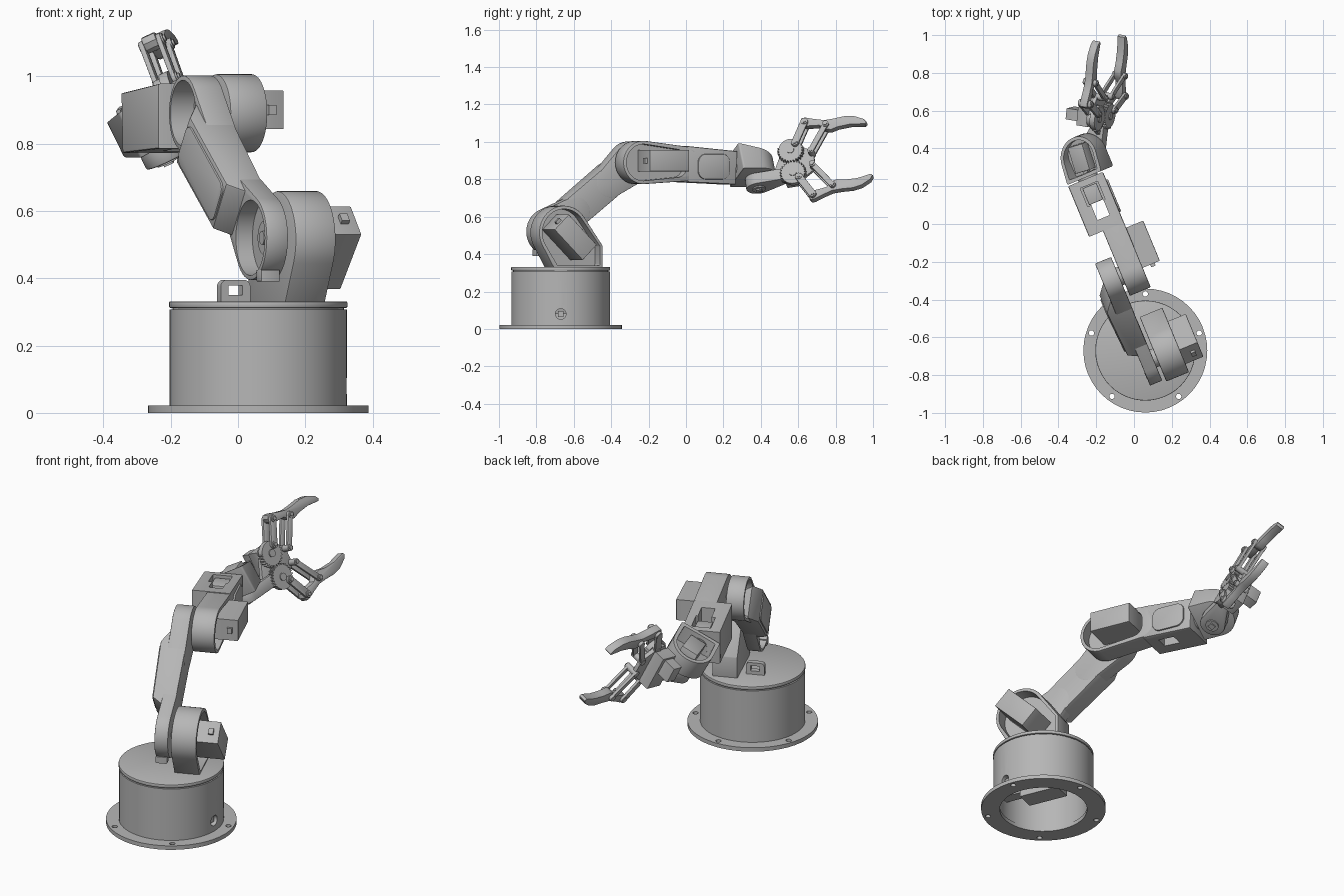
import bpy, bmesh, math
from mathutils import Vector, Matrix
from mathutils.geometry import convex_hull_2d

if "Cube" in bpy.data.objects:
    bpy.data.objects.remove(bpy.data.objects["Cube"])

grey = bpy.data.materials.new("light_grey_plastic")
grey.use_nodes = True
grey.diffuse_color = (0.47, 0.47, 0.47, 1)
grey.node_tree.nodes["Principled BSDF"].inputs["Base Color"].default_value = (0.47, 0.47, 0.47, 1)


def frame(origin, ax, ay, az):
    m = Matrix((ax, ay, az)).transposed().to_4x4()
    m.translation = origin
    return m


def hull(*circles):
    """Convex outline around circles given as (x, y, radius)."""
    pts = []
    for x, y, r in circles:
        n = 48 if r > 0.01 else 12
        pts += [Vector((x + r * math.cos(i * math.tau / n), y + r * math.sin(i * math.tau / n)))
                for i in range(n)]
    return [pts[i] for i in convex_hull_2d(pts)]


def rect(x0, x1, y0, y1):
    return [(x0, y0), (x1, y0), (x1, y1), (x0, y1)]


def shade(ob):
    bpy.ops.object.select_all(action='DESELECT')
    ob.select_set(True)
    bpy.context.view_layer.objects.active = ob
    bpy.ops.object.shade_smooth_by_angle(angle=math.radians(32))


def prism(name, outline, lo, hi, m, bevel=0.0):
    """Extrude an outline from lo to hi along the third axis of frame m."""
    bm = bmesh.new()
    ends = [[bm.verts.new(m @ Vector((p[0], p[1], h))) for p in outline] for h in (lo, hi)]
    caps = [bm.faces.new(e) for e in ends]
    n = len(outline)
    for i in range(n):
        j = (i + 1) % n
        bm.faces.new((ends[0][i], ends[0][j], ends[1][j], ends[1][i]))
    bmesh.ops.recalc_face_normals(bm, faces=bm.faces)
    if bevel:
        edges = list({e for f in caps for e in f.edges})
        bmesh.ops.bevel(bm, geom=edges, offset=bevel, segments=2, affect='EDGES', profile=0.5)
    me = bpy.data.meshes.new(name)
    bm.to_mesh(me)
    bm.free()
    me.materials.append(grey)
    ob = bpy.data.objects.new(name, me)
    bpy.context.collection.objects.link(ob)
    shade(ob)
    return ob


def cut(ob, *cutters):
    for c in cutters:
        mod = ob.modifiers.new("cut", 'BOOLEAN')
        mod.operation, mod.solver, mod.object = 'DIFFERENCE', 'EXACT', c
        bpy.context.view_layer.update()
        me = bpy.data.meshes.new_from_object(ob.evaluated_get(bpy.context.evaluated_depsgraph_get()))
        ob.modifiers.clear()
        ob.data = me
        bpy.data.objects.remove(c)
    shade(ob)
    return ob


def disc(name, x, y, r, lo, hi, m, bevel=0.0):
    return prism(name, hull((x, y, r)), lo, hi, m, bevel)


def servo(name, m, lo, hi, half=(0.115, 0.058)):
    """Servo motor with a small cable plug on its outer end."""
    a, b = half
    prism(name + "_body", rect(-a, a, -b, b), lo, hi, m, 0.004)
    prism(name + "_plug", rect(-a - 0.015, -a + 0.02, -0.015, 0.015), hi - 0.055, hi - 0.03, m)


# Base: flange with screw holes, hollow drum, turning cap
centre = Vector((0.06, -0.67, 0))
X, Y, Z = Vector((1, 0, 0)), Vector((0, 1, 0)), Vector((0, 0, 1))
B = frame(centre, X, Y, Z)
holes = [disc("hole", 0.3 * math.cos(t), 0.3 * math.sin(t), 0.014, -0.1, 0.1, B)
         for t in (math.radians(90 + 72 * i) for i in range(5))]
cut(disc("base_flange", 0, 0, 0.328, 0, 0.022, B), disc("bore", 0, 0, 0.23, -0.1, 0.1, B), *holes)
side = frame(centre, Y, Z, X)
cut(disc("base_drum", 0, 0, 0.264, 0.02, 0.307, B), disc("bore", 0, 0, 0.235, -0.1, 0.29, B),
    disc("port", 0, 0.08, 0.028, 0.2, 0.4, side))
prism("port_socket", rect(-0.015, 0.015, 0.065, 0.095), 0.225, 0.25, side)
disc("turntable_neck", 0, 0, 0.255, 0.30, 0.316, B)
disc("turntable", 0, 0, 0.265, 0.312, 0.331, B, 0.004)

# Arm frame: forward, up, sideways
yaw = math.radians(22.5)
F = Vector((-math.sin(yaw), math.cos(yaw), 0))
S = F.cross(Z)
A = frame(centre, F, Z, S)
G = frame(centre, F, S, Z)
prism("turntable_servo", rect(-0.11, 0.11, -0.055, 0.055), 0.08, 0.3, G)
prism("turntable_servo_mount", rect(-0.235, 0.235, -0.03, 0.03), 0.12, 0.14, G)

# Shoulder bracket with pocket and servo
sh, el = Vector((-0.055, 0.52)), Vector((0.415, 0.89))


def bracket(inset):
    return hull((sh.x + 0.005, sh.y - 0.005, 0.144 - inset), (0.165 - inset, 0.44, 0.01),
                (0.165 - inset, 0.33 + inset, 0.01), (-0.1 + inset, 0.33 + inset, 0.01))


cut(prism("shoulder_bracket", bracket(0), 0.04, 0.17, A, 0.005),
    prism("pocket", bracket(0.018), 0.10, 0.3, A))
q = math.sqrt(0.5)
servo("shoulder_servo", frame(A @ Vector((-0.025, 0.49, 0)), F * q - Z * q, F * q + Z * q, S), 0.09, 0.272)
tab = frame(centre, S, Z, F)
cut(prism("cable_tab", hull((-0.065, 0.375, 0.02), (-0.01, 0.375, 0.02), (-0.084, 0.32, 0.001),
                            (0.009, 0.32, 0.001)), 0.085, 0.115, tab),
    prism("hole", rect(-0.06, -0.015, 0.35, 0.378), 0, 0.3, tab))

# Upper arm: cupped hubs and an outset beam with a raised panel
d = (el - sh).normalized()
span = (el - sh).length
D, N = F * d.x + Z * d.y, F * -d.y + Z * d.x
U = frame(A @ Vector((sh.x, sh.y, 0)), D, N, S)
for name, s, way, r, outer in (("shoulder_hub", 0, 1, 0.126, -0.048), ("elbow_hub", span, -1, 0.112, -0.07)):
    cut(prism(name, hull((s, 0, r), (s + way * 0.17, 0, 0.083)), outer, 0.022, U, 0.004),
        disc("recess", s, 0, r - 0.014, -0.2, 0.005, U))
    disc(name + "_horn", s, 0, 0.05, -0.004, 0.05, U)
    disc(name + "_screw", s, 0, 0.02, -0.012, 0, U)
prism("hub_cable_clip", rect(-0.145, -0.105, 0.39, 0.425), -0.05, 0.01, A, 0.004)
prism("upper_arm_beam", [(0.115, 0.021), (0.115, -0.045), (0.15, -0.098), (span - 0.13, -0.112),
                         (span - 0.06, -0.068), (span - 0.1, 0.021)], -0.085, 0.085,
      frame(U.translation, D, S, N), 0.006)
tilt = math.atan2(0.014, span - 0.28)
P1 = frame(U @ Vector((0.15, 0, -0.098)), (D - S * math.tan(tilt)).normalized(), N, (S + D * math.tan(tilt)).normalized())
prism("upper_arm_panel", hull(*[(x, y, 0.03) for x in (0.035, span - 0.315) for y in (0.04, -0.04)]),
      -0.006, 0.003, P1, 0.003)

# Forearm: elbow cup with servo, running into a windowed box
cut(prism("forearm_cup", hull((el.x, el.y, 0.116), (0.66, 0.905, 0.07), (0.66, 0.86, 0.07)), 0.035, 0.155, A, 0.005),
    prism("pocket", hull((el.x, el.y, 0.098), (0.61, 0.905, 0.055), (0.61, 0.865, 0.055)), 0.09, 0.3, A))
servo("elbow_servo", frame(A @ Vector((0.525, 0.9, 0)), F, Z, S), 0.08, 0.253, (0.115, 0.057))
cut(prism("forearm_box", [(0.67, 0.978), (0.96, 0.95), (0.95, 0.772), (0.67, 0.785)], -0.045, 0.155, A, 0.008),
    prism("window", rect(0.735, 0.825, 0.03, 0.1), 0.5, 1.2, G),
    prism("servo_bay", rect(0.82, 0.925, 0.01, 0.11), 0.9, 1.2, G))
prism("roll_servo", rect(0.825, 0.92, 0.02, 0.1), 0.85, 0.94, G, 0.004)
prism("forearm_panel", hull(*[(x, z, 0.045) for x in (0.775, 0.87) for z in (0.845, 0.89)]), 0.15, 0.164, A, 0.004)
disc("roll_shaft", 0.07, 0.865, 0.055, 0.94, 0.99, tab)

# Wrist: rolled cup with a sloping rim and a servo
roll = math.radians(28)
W = Z * math.cos(roll) - S * math.sin(roll)
V = W.cross(F)
C = Vector((-0.27, 0.36, 0.87))
R = frame(C, F, V, W)
cut(prism("wrist_cup", hull((0, 0, 0.11), (-0.1, 0.1, 0.01), (-0.1, -0.1, 0.01)), -0.07, 0.09, R, 0.005),
    prism("pocket", hull((0, 0, 0.092), (-0.085, 0.085, 0.005), (-0.085, -0.085, 0.005)), -0.01, 0.2, R),
    prism("rim_slope", [(-0.12, 0.085), (0.13, 0.022), (0.13, 0.3), (-0.12, 0.3)], -0.2, 0.2, frame(C, F, W, V)))
lean = (F + S * 0.1).normalized()
servo("wrist_servo", frame(C - F * 0.005, lean, W.cross(lean), W), -0.03, 0.058, (0.072, 0.045))

# Gripper frame: forward, spread, facing
H = Vector((0.1, 0.98, 0.16)).normalized()
O = (W - H * W.dot(H)).normalized()
K = H.cross(O)
P = Vector((-0.17, 0.567, 0.89))
E = frame(P, H, O, K)
T = frame(P, H, K, O)
prism("wrist_lug", hull((-0.2, -0.065, 0.068), (-0.06, -0.03, 0.035)), -0.09, -0.025, T, 0.006)
disc("wrist_horn", -0.2, -0.065, 0.035, -0.097, 0.02, T)
prism("wrist_horn_nut", rect(-0.215, -0.185, -0.08, -0.05), -0.104, -0.09, T)
prism("gripper_plate", hull((0, 0.07, 0.05), (0, -0.07, 0.05), (-0.08, -0.05, 0.03), (0.1, 0.04, 0.02),
                            (0.1, -0.04, 0.02)), -0.035, -0.012, E, 0.003)
prism("gripper_servo", rect(-0.05, 0.05, -0.1, 0.1), -0.1, -0.03, E, 0.005)
prism("gripper_servo_tail", rect(-0.03, 0.03, 0.0, 0.09), -0.17, -0.09, E, 0.005)

# Gripper gears, links and fingers, mirrored across the spread
finger = [(0.07, 0.225), (0.08, 0.243), (0.1, 0.243), (0.15, 0.225), (0.2, 0.21), (0.25, 0.21), (0.31, 0.214),
          (0.36, 0.206), (0.41, 0.18), (0.425, 0.158), (0.415, 0.148), (0.34, 0.16), (0.27, 0.157),
          (0.23, 0.147), (0.2, 0.155), (0.17, 0.183), (0.09, 0.192), (0.075, 0.205)]


def gear(s, phase, teeth=26):
    """Gear outline with teeth on the meshing half only."""
    pts = []
    for i in range(teeth):
        for k, r in ((0, 0.062), (0.3, 0.062), (0.5, 0.071), (0.75, 0.071)):
            t = (i + k + phase) * math.tau / teeth
            r = r if s * math.sin(t) < 0.3 else 0.064
            pts.append((r * math.cos(t), s * 0.067 + r * math.sin(t)))
    return pts


for s, side_name in ((1, "upper"), (-1, "lower")):
    prism(side_name + "_gear", gear(s, 0 if s > 0 else 0.5), -0.01, 0.018, E)
    disc(side_name + "_gear_hub", 0, s * 0.067, 0.02, 0.01, 0.024, E)
    prism(side_name + "_finger", [(x, s * y) for x, y in finger], -0.026, 0.018, E, 0.004)
    for name, p0, p1, r in (("drive_link", (0.03, 0.1), (0.093, 0.215), 0.02),
                            ("guide_link", (0.11, 0.04), (0.205, 0.18), 0.015)):
        for lo, hi in ((0.016, 0.031), (-0.04, -0.025)):
            prism(f"{side_name}_{name}", hull((p0[0], s * p0[1], r), (p1[0], s * p1[1], r)), lo, hi, E, 0.002)
        for x, y in (p0, p1):
            disc(f"{side_name}_{name}_pin", x, s * y, 0.017, -0.042, 0.036, E)
            disc(f"{side_name}_{name}_pin_head", x, s * y, 0.01, 0.03, 0.042, E)
